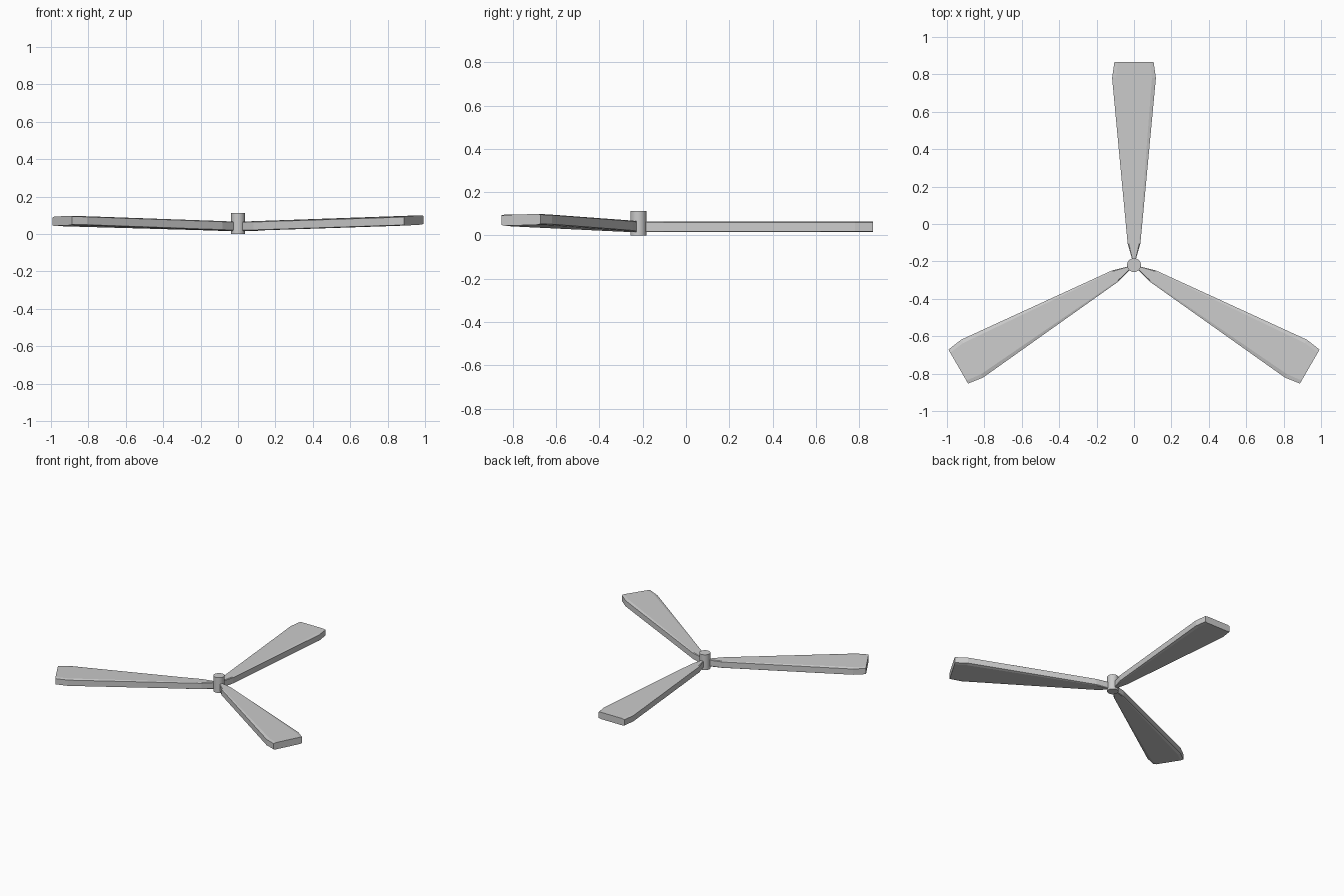
import bpy, bmesh, math

if "Cube" in bpy.data.objects:
    bpy.data.objects.remove(bpy.data.objects["Cube"])

HUB_Y = -0.22
# distance from hub centre, half width
STATIONS = [(0.025, 0.008), (0.115, 0.034), (1.0, 0.117), (1.085, 0.105)]
# across the blade: fraction of half width, half thickness (slightly eased edges)
SECTION = [(-1, 0.021), (-0.82, 0.025), (0.82, 0.025), (1, 0.021)]


def finish(bm, name):
    bmesh.ops.recalc_face_normals(bm, faces=bm.faces)
    me = bpy.data.meshes.new(name)
    bm.to_mesh(me)
    bm.free()
    ob = bpy.data.objects.new(name, me)
    bpy.context.collection.objects.link(ob)
    return ob


def blade(name, angle, slope_x, slope_y):
    """Tapered blade pointing along angle, lying in a gently tilted plane."""
    bm = bmesh.new()
    c, s = math.cos(angle), math.sin(angle)
    rings = []
    for r, w in STATIONS:
        loop = [(f, t) for f, t in SECTION] + [(f, -t) for f, t in reversed(SECTION)]
        ring = []
        for f, t in loop:
            x, y = r * c - f * w * s, r * s + f * w * c
            z = 0.04 + t + slope_x * x + slope_y * y
            ring.append(bm.verts.new((x, y + HUB_Y, z)))
        rings.append(ring)
    for a, b in zip(rings, rings[1:]):
        for i in range(len(a)):
            j = (i + 1) % len(a)
            bm.faces.new((a[i], a[j], b[j], b[i]))
    bm.faces.new(rings[0])
    bm.faces.new(rings[-1])
    return finish(bm, name)


# Blades: rear one level, the two front ones raised at the tip
blade("blade_back", math.radians(90), 0, 0)
blade("blade_right", math.radians(-30), 0.040, 0.010)
blade("blade_left", math.radians(210), -0.012, -0.034)

# Hub pin
bpy.ops.mesh.primitive_cylinder_add(vertices=32, radius=0.037, depth=0.112,
                                    location=(0, HUB_Y, 0.056))
hub = bpy.context.object
hub.name = "hub"
bpy.ops.object.shade_smooth_by_angle(angle=math.radians(30))
